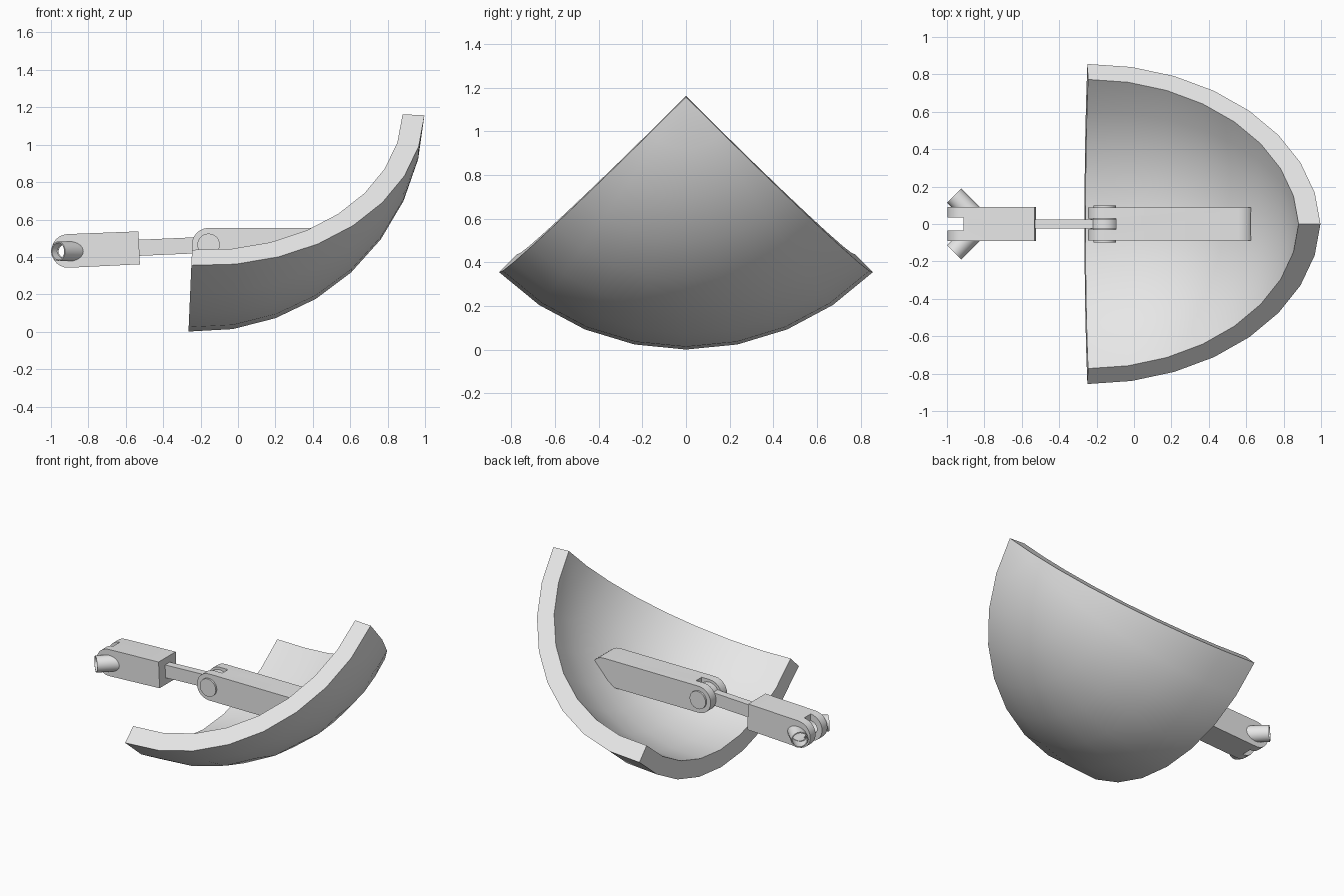
import bpy, bmesh, math
from mathutils import Matrix

if "Cube" in bpy.data.objects:
    bpy.data.objects.remove(bpy.data.objects["Cube"])

TILT = math.radians(2.5)

grey = bpy.data.materials.new("light_grey")
grey.diffuse_color = (0.8, 0.8, 0.8, 1)
grey.use_nodes = True
grey.node_tree.nodes["Principled BSDF"].inputs["Base Color"].default_value = grey.diffuse_color


def finish(bm, name, matrix=None):
    """Turn a bmesh into a named grey object."""
    bmesh.ops.recalc_face_normals(bm, faces=bm.faces)
    if matrix:
        bm.transform(matrix)
    mesh = bpy.data.meshes.new(name)
    bm.to_mesh(mesh)
    bm.free()
    mesh.materials.append(grey)
    ob = bpy.data.objects.new(name, mesh)
    bpy.context.collection.objects.link(ob)
    return ob


def smooth(ob):
    bpy.ops.object.select_all(action='DESELECT')
    ob.select_set(True)
    bpy.context.view_layer.objects.active = ob
    bpy.ops.object.shade_smooth_by_angle(angle=math.radians(30))


def cut(ob, cutter):
    """Subtract the cutter, then discard it."""
    mod = ob.modifiers.new("cut", 'BOOLEAN')
    mod.operation = 'DIFFERENCE'
    mod.solver = 'EXACT'
    mod.object = cutter
    bpy.context.view_layer.objects.active = ob
    bpy.ops.object.modifier_apply(modifier=mod.name)
    bpy.data.objects.remove(cutter)


def place(x, z, tilt=0.0):
    return Matrix.Translation((x, 0, z)) @ Matrix.Rotation(tilt, 4, 'Y')


def arc(r, cx, a0, a1, n=12):
    steps = [math.radians(a0 + (a1 - a0) * i / n) for i in range(n + 1)]
    return [(cx + r * math.cos(a), r * math.sin(a)) for a in steps]


def slab(name, outline, half_width, matrix, y=0.0):
    """Extrude an XZ outline across Y."""
    bm = bmesh.new()
    face = bm.faces.new([bm.verts.new((x, y - half_width, z)) for x, z in outline])
    out = bmesh.ops.extrude_face_region(bm, geom=[face])
    verts = [v for v in out["geom"] if isinstance(v, bmesh.types.BMVert)]
    bmesh.ops.translate(bm, verts=verts, vec=(0, 2 * half_width, 0))
    return finish(bm, name, matrix)


def rect(x0, x1, z0, z1):
    return [(x0, z0), (x1, z0), (x1, z1), (x0, z1)]


# Curved shell: one eighth of a thick hollow ball, 90 degrees each way
def build_shell(outer, inner, n):
    bm = bmesh.new()
    rings = []
    for j in range(n + 1):
        lon = math.radians(-45 + 90 * j / n)
        profile = [(outer, i) for i in range(n + 1)] + [(inner, i) for i in range(n, -1, -1)]
        ring = []
        for r, i in profile:
            lat = math.pi / 2 * i / n
            d = r * math.cos(lat)
            ring.append(bm.verts.new((r * math.sin(lat), d * math.sin(lon), -d * math.cos(lon))))
        rings.append(ring)
    m = 2 * n + 2
    for a, b in zip(rings, rings[1:]):
        for k in range(m):
            q = (k + 1) % m
            bm.faces.new((a[k], a[q], b[q], b[k]))
    for ring in (rings[0], rings[-1]):
        for i in range(n):
            bm.faces.new((ring[i], ring[i + 1], ring[m - 2 - i], ring[m - 1 - i]))
    bmesh.ops.remove_doubles(bm, verts=bm.verts, dist=1e-4)
    return finish(bm, "shell", place(-0.212, 1.21, TILT))


smooth(build_shell(1.21, 1.093, 8))

# Inner link: rounded at both ends, forked at both ends, buried in the shell
R = 0.09
joint = place(-0.157, 0.465)
inner_link = slab("inner_link", arc(R, 0, 90, 270) + arc(R, 0.715, -90, 90), 0.088, joint)
cut(inner_link, slab("slot", rect(-0.2, 0.06, -0.2, 0.2), 0.03, joint))
cut(inner_link, slab("slot", rect(0.78, 0.9, -0.2, 0.2), 0.065, joint))
smooth(inner_link)

# Hinge pin with caps proud of the link sides
smooth(slab("hinge_pin", arc(0.06, 0, 0, 345, 23), 0.1, joint))

# Thin rod with a round eye held in the fork
smooth(slab("rod_eye", arc(0.075, 0, 0, 345, 23), 0.026, joint))
slab("rod", rect(-0.39, 0, -0.043, 0.043), 0.025, place(-0.157, 0.465, -TILT))

# Outer link: rounded forked end on the left, square end on the right
wrist = place(-0.908, 0.432, -TILT)
outer_link = slab("outer_link", arc(0.09, 0, 90, 270) + [(0.38, -0.088), (0.38, 0.088)],
                  0.092, wrist)
cut(outer_link, slab("slot", rect(-0.2, 0.0, -0.2, 0.2), 0.035, wrist))
bore = [(x * 1.3, z) for x, z in arc(0.046, 0.006, 0, 345, 23)]
cut(outer_link, slab("bore", bore, 0.2, wrist))
smooth(outer_link)


# Angled open tubes on both sides of the forked end
def build_tube(side):
    bm = bmesh.new()
    n = 20
    loops = []
    for r, h in ((0.053, 0), (0.053, 0.2), (0.046, 0.2), (0.046, 0)):
        loops.append([bm.verts.new((r * math.cos(2 * math.pi * i / n),
                                    r * math.sin(2 * math.pi * i / n), h)) for i in range(n)])
    for a, b in zip(loops, loops[1:] + loops[:1]):
        for i in range(n):
            k = (i + 1) % n
            bm.faces.new((a[i], a[k], b[k], b[i]))
    # aim the tube inwards, then trim it just inside the link side
    aim = Matrix.Rotation(math.radians(45) * side, 4, 'Z') @ Matrix.Rotation(math.pi / 2, 4, 'Y')
    bm.transform(Matrix.Translation((-0.962, -0.152 * side, 0.43)) @ aim)
    bmesh.ops.bisect_plane(bm, geom=bm.verts[:] + bm.edges[:] + bm.faces[:],
                           plane_co=(0, -0.085 * side, 0), plane_no=(0, side, 0),
                           clear_outer=True)
    return finish(bm, "front_tube" if side > 0 else "back_tube")


for s in (1, -1):
    smooth(build_tube(s))
